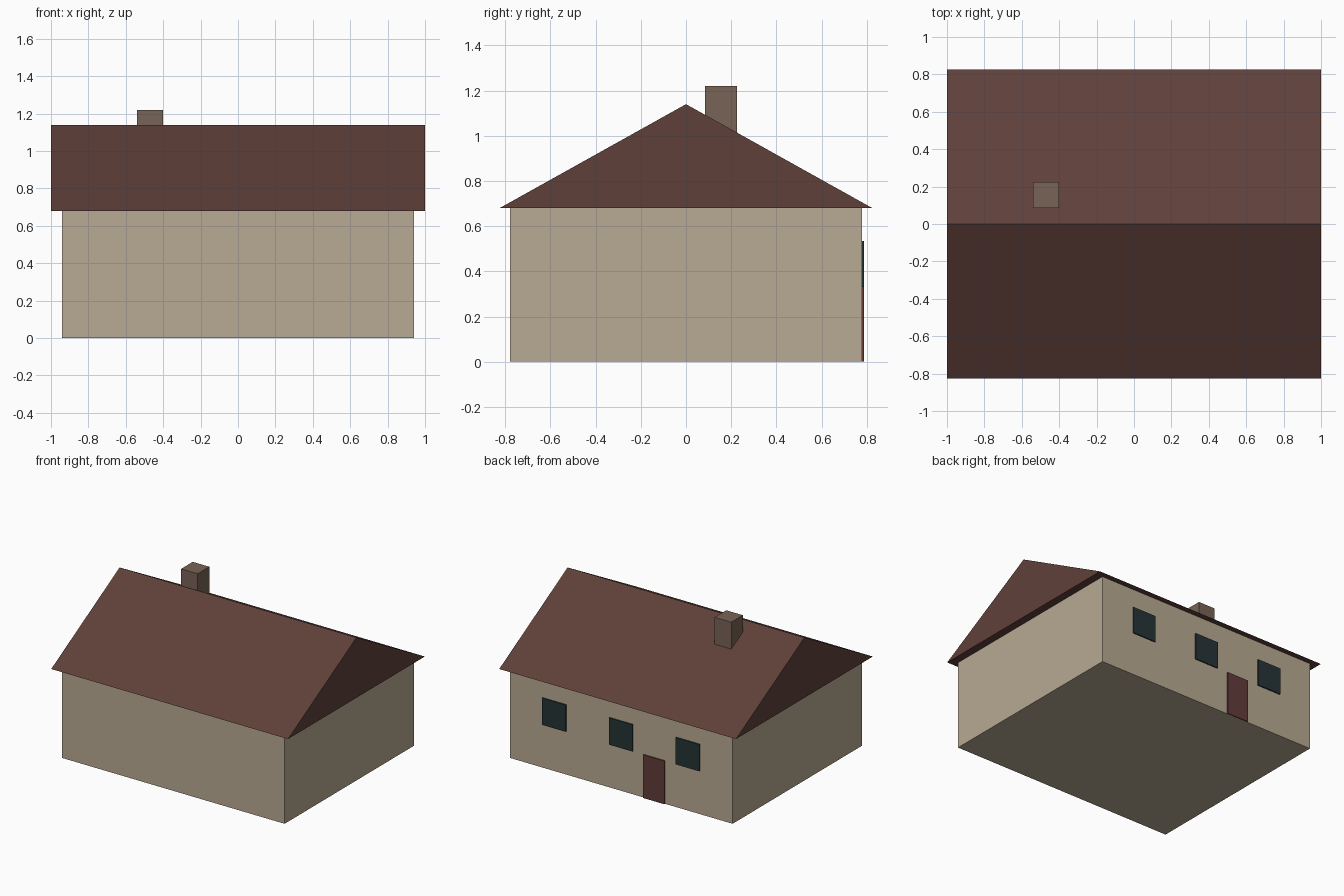
import bpy

if "Cube" in bpy.data.objects:
    bpy.data.objects.remove(bpy.data.objects["Cube"])


def material(name, rgb):
    """Flat colour from 0-255 sRGB values, stored as linear."""
    mat = bpy.data.materials.new(name)
    lin = [((c / 255 + 0.055) / 1.055) ** 2.4 for c in rgb]
    mat.diffuse_color = (*lin, 1.0)
    mat.use_nodes = True
    mat.node_tree.nodes["Principled BSDF"].inputs["Base Color"].default_value = mat.diffuse_color
    return mat


def mesh_object(name, verts, faces, mat):
    mesh = bpy.data.meshes.new(name)
    mesh.from_pydata(verts, [], faces)
    mesh.materials.append(mat)
    obj = bpy.data.objects.new(name, mesh)
    bpy.context.collection.objects.link(obj)
    return obj


def box(name, xs, ys, zs, mat):
    verts = [(x, y, z) for x in xs for y in ys for z in zs]
    faces = [(0, 1, 3, 2), (4, 6, 7, 5), (0, 4, 5, 1),
             (2, 3, 7, 6), (0, 2, 6, 4), (1, 5, 7, 3)]
    return mesh_object(name, verts, faces, mat)


plaster = material("beige plaster", (184, 170, 147))
tile = material("red brown roof", (95, 64, 58))
brick = material("chimney brown", (121, 99, 86))
glass = material("dark glass", (38, 51, 54))
wood = material("dark red door", (98, 60, 57))

EAVE, RIDGE = 0.68, 1.14
WALL_Y = 0.78

# Walls
box("walls", (-0.94, 0.94), (-WALL_Y, WALL_Y), (0, EAVE), plaster)

# Gable roof: a closed triangular prism with overhanging eaves
profile = [(-0.825, EAVE), (0.825, EAVE), (0, RIDGE)]
mesh_object("roof",
            [(x, y, z) for x in (-1, 1) for y, z in profile],
            [(0, 2, 1), (3, 4, 5), (0, 1, 4, 3), (1, 2, 5, 4), (2, 0, 3, 5)],
            tile)

# Chimney on the back slope
box("chimney", (-0.54, -0.40), (0.085, 0.225), (0.95, 1.22), brick)

# Three windows and a door on the back wall
plate = (WALL_Y, WALL_Y + 0.009)
for i, x in enumerate((-0.565, 0, 0.565)):
    box(f"window_{i + 1}", (x - 0.1, x + 0.1), plate, (0.33, 0.535), glass)
box("door", (-0.37, -0.19), plate, (0, 0.33), wood)
